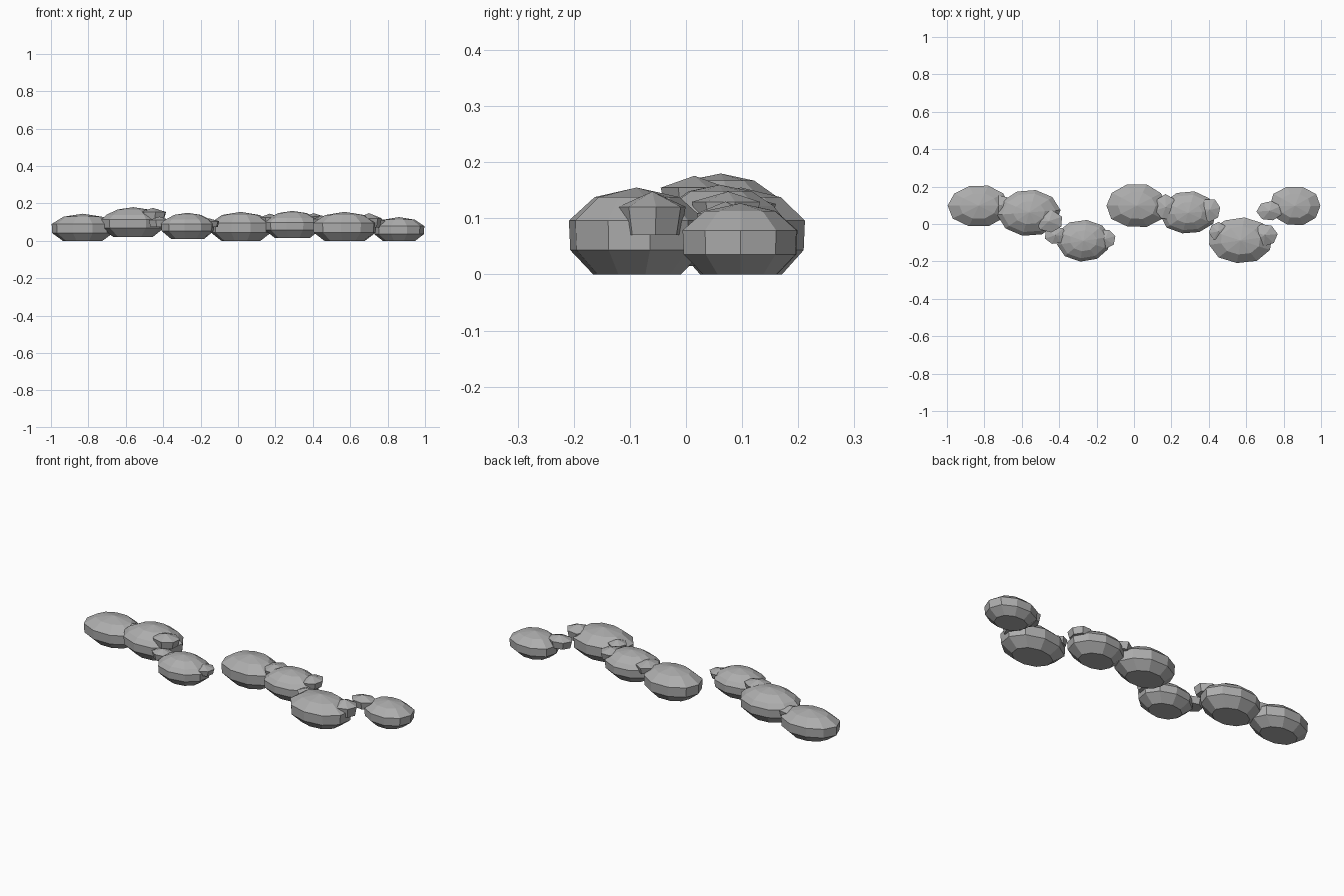
import bpy, bmesh, math, random

random.seed(4)
cube = bpy.data.objects.get("Cube")
if cube:
    bpy.data.objects.remove(cube, do_unlink=True)

grey = bpy.data.materials.new("stone grey")
grey.use_nodes = True
grey.diffuse_color = (0.42, 0.42, 0.42, 1)
grey.node_tree.nodes["Principled BSDF"].inputs["Base Color"].default_value = (0.42, 0.42, 0.42, 1)

# Height fraction and radius fraction of each ring
ROUND = [(0, 0.64), (0.28, 0.98), (0.62, 1.0), (0.89, 0.62)]
TAPERED = [(0, 0.62), (0.3, 0.98), (0.58, 1.0), (0.74, 0.84), (0.92, 0.5)]
PEBBLE = [(0, 0.85), (0.65, 1.0)]


def stone(name, x, y, rx, ry, z0, z1, profile, sides, turn=0.0):
    """Faceted flat-bottomed stone: stacked rings closed by a low peak."""
    bm = bmesh.new()
    wobble = [random.uniform(0.95, 1.02) for _ in range(sides)]
    rings = []
    for h, r in profile:
        ring = []
        for i in range(sides):
            a = turn + math.tau * i / sides
            k = r * wobble[i]
            ring.append(bm.verts.new((x + rx * k * math.cos(a),
                                      y + ry * k * math.sin(a),
                                      z0 + (z1 - z0) * h)))
        rings.append(ring)
    peak = bm.verts.new((x, y, z1))
    bm.faces.new(rings[0][::-1])
    for i in range(sides):
        j = (i + 1) % sides
        for low, high in zip(rings, rings[1:]):
            bm.faces.new((low[i], low[j], high[j], high[i]))
        bm.faces.new((rings[-1][i], rings[-1][j], peak))
    mesh = bpy.data.meshes.new(name)
    bm.to_mesh(mesh)
    bm.free()
    mesh.materials.append(grey)
    obj = bpy.data.objects.new(name, mesh)
    bpy.context.collection.objects.link(obj)


# Large stones of the winding row: x, y, rx, ry, bottom, top, profile
large = [
    (-0.83, 0.098, 0.17, 0.115, 0.0, 0.145, ROUND),
    (-0.56, 0.062, 0.17, 0.127, 0.02, 0.18, TAPERED),
    (-0.27, -0.09, 0.15, 0.112, 0.01, 0.15, TAPERED),
    (0.015, 0.098, 0.167, 0.118, 0.0, 0.155, ROUND),
    (0.29, 0.06, 0.155, 0.118, 0.015, 0.16, TAPERED),
    (0.57, -0.088, 0.178, 0.126, 0.0, 0.155, ROUND),
    (0.86, 0.097, 0.14, 0.108, 0.0, 0.127, ROUND),
]
for n, (*size, profile) in enumerate(large):
    stone(f"large_stone_{n + 1}", *size, profile, 10, 0.1 * (n % 3))

# Small stones wedged between the large ones: x, y, rx, ry, bottom, top
small = [
    (-0.71, 0.10, 0.06, 0.055, 0.075, 0.13),
    (-0.455, 0.015, 0.075, 0.06, 0.115, 0.176),
    (-0.42, -0.06, 0.06, 0.05, 0.075, 0.13),
    (-0.155, -0.08, 0.06, 0.055, 0.075, 0.12),
    (0.17, 0.09, 0.06, 0.07, 0.09, 0.145),
    (0.405, 0.075, 0.06, 0.065, 0.095, 0.148),
    (0.45, -0.04, 0.05, 0.05, 0.085, 0.135),
    (0.70, -0.06, 0.07, 0.062, 0.07, 0.148),
    (0.725, 0.07, 0.07, 0.055, 0.07, 0.13),
]
for n, size in enumerate(small):
    stone(f"small_stone_{n + 1}", *size, PEBBLE, 7, 0.4 * n)
